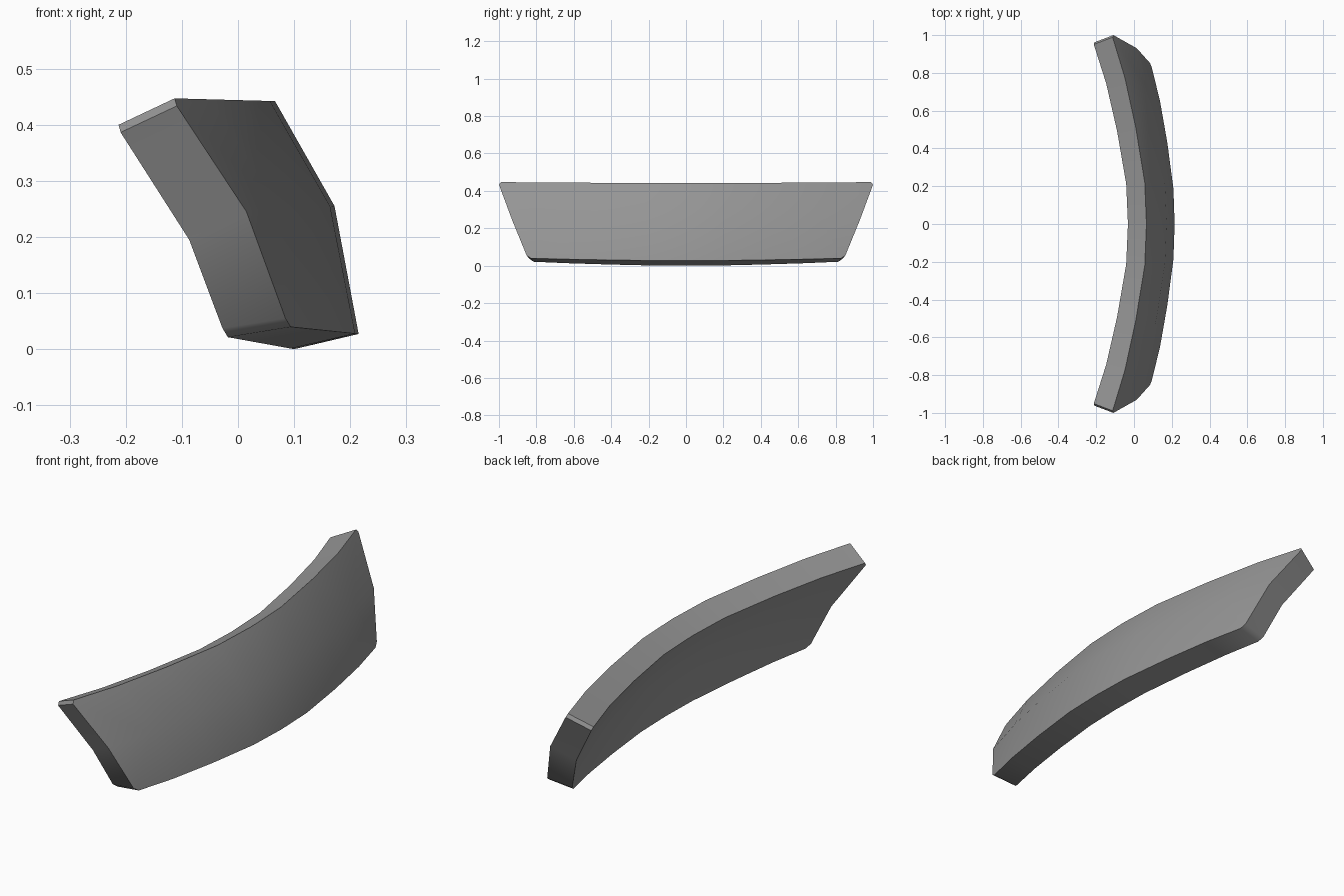
import bpy, bmesh, math

cube = bpy.data.objects.get("Cube")
if cube:
    bpy.data.objects.remove(cube, do_unlink=True)

grey = bpy.data.materials.new("mid grey")
grey.use_nodes = True
colour = (0.3, 0.3, 0.3, 1)
grey.diffuse_color = colour
grey.node_tree.nodes["Principled BSDF"].inputs["Base Color"].default_value = colour

# Cross-section ring: (x, z) at the middle, then (x, y, z) at the tip
RING = [
    ((0.066, 0.442), (-0.118, 1.005, 0.447)),   # outer top
    ((0.172, 0.255), (0.015, 0.930, 0.245)),    # outer bend
    ((0.215, 0.027), (0.090, 0.846, 0.040)),    # outer bottom
    ((0.100, 0.000), (-0.022, 0.832, 0.022)),   # inner bottom
    ((0.070, 0.205), (-0.087, 0.893, 0.195)),   # inner bend
    ((-0.032, 0.393), (-0.218, 0.967, 0.400)),  # inner top
]
# Stations along the arc: share of the length, share of the sweep back
HALF = [(0.22, 0.05), (0.51, 0.31), (0.77, 0.62), (1, 1)]
STATIONS = [(-t, d) for t, d in reversed(HALF)] + [(0, 0)] + HALF

bm = bmesh.new()
rings = []
for t, d in STATIONS:
    rings.append([bm.verts.new((mx + (ex - mx) * d, ey * t, mz + (ez - mz) * d))
                  for (mx, mz), (ex, ey, ez) in RING])

# Skin between neighbouring rings
n = len(RING)
for a, b in zip(rings, rings[1:]):
    for i in range(n):
        j = (i + 1) % n
        bm.faces.new((a[i], a[j], b[j], b[i]))

# End caps, split at the bend, and clipped corners
corners = []
for ring in (rings[0], rings[-1]):
    bm.faces.new((ring[0], ring[1], ring[4], ring[5]))
    bm.faces.new((ring[1], ring[2], ring[3], ring[4]))
    corners += [bm.edges.get((ring[0], ring[5])), bm.edges.get((ring[2], ring[3]))]
# Fold the lowest outer panel at each end towards its bottom corner
for tip, near in ((rings[0], rings[1]), (rings[-1], rings[-2])):
    face = next(f for f in tip[2].link_faces if near[1] in f.verts)
    bmesh.utils.face_split(face, tip[2], near[1])
bmesh.ops.bevel(bm, geom=corners, offset=0.017, segments=1, affect='EDGES')
bmesh.ops.recalc_face_normals(bm, faces=bm.faces)

mesh = bpy.data.meshes.new("curved_panel")
bm.to_mesh(mesh)
bm.free()
mesh.materials.append(grey)
panel = bpy.data.objects.new("curved_panel", mesh)
bpy.context.collection.objects.link(panel)

# Soft faces with crisp rims
bpy.ops.object.select_all(action='DESELECT')
panel.select_set(True)
bpy.context.view_layer.objects.active = panel
bpy.ops.object.shade_smooth_by_angle(angle=math.radians(35))
